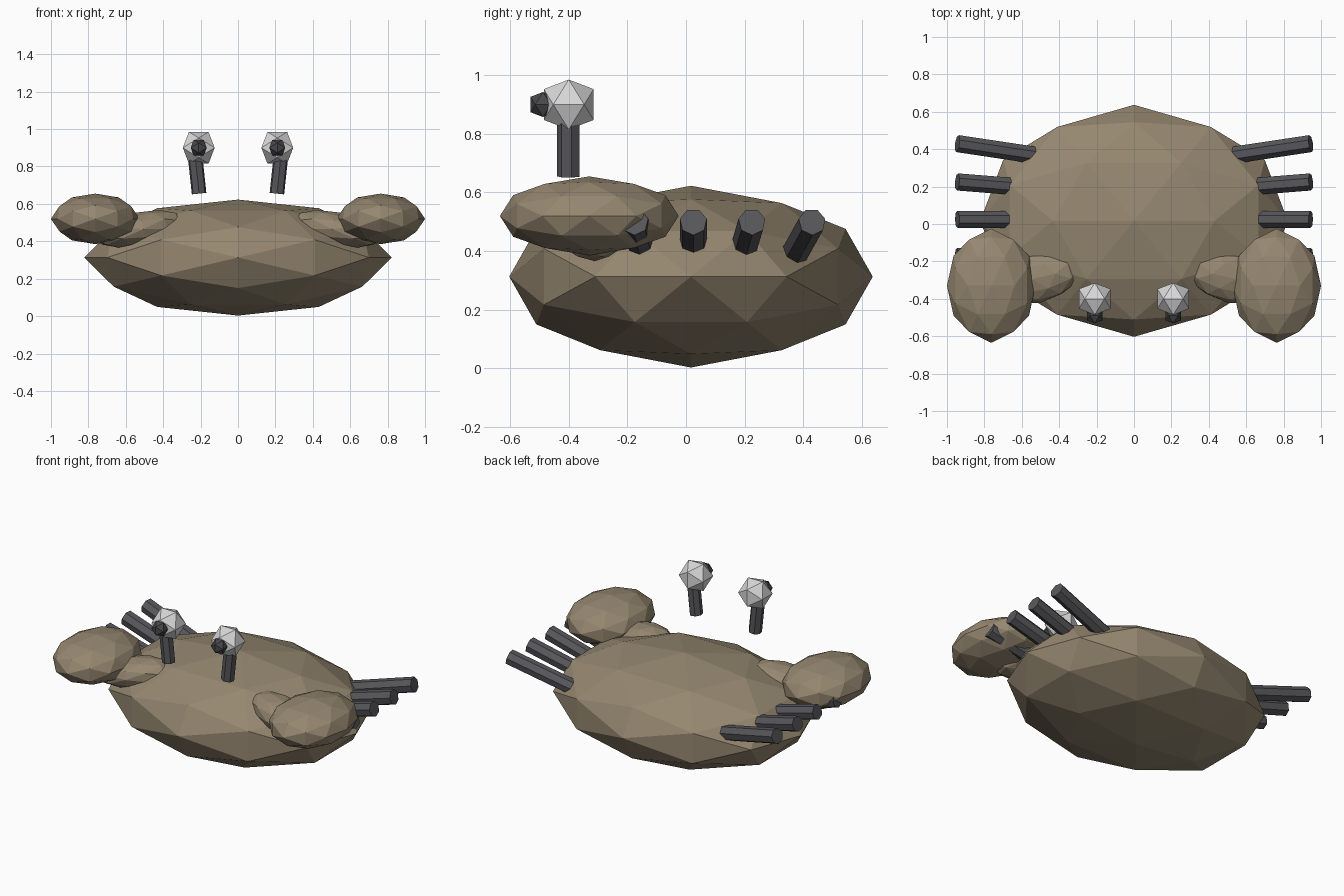
import bpy, bmesh, math
from mathutils import Vector, Euler

if "Cube" in bpy.data.objects:
    bpy.data.objects.remove(bpy.data.objects["Cube"])


def material(name, rgb):
    m = bpy.data.materials.new(name)
    lin = [(c / 255 / 12.92) if c < 11 else ((c / 255 + 0.055) / 1.055) ** 2.4 for c in rgb]
    m.diffuse_color = (*lin, 1)
    m.use_nodes = True
    m.node_tree.nodes["Principled BSDF"].inputs["Base Color"].default_value = m.diffuse_color
    return m


SHELL = material("shell_brown", (149, 135, 112))
WHITE = material("eye_white", (216, 216, 216))
DARK = material("limb_grey", (88, 88, 92))
PUPIL = material("pupil_grey", (72, 72, 75))


def finish(bm, name, mat):
    bmesh.ops.recalc_face_normals(bm, faces=bm.faces[:])
    me = bpy.data.meshes.new(name)
    bm.to_mesh(me)
    bm.free()
    me.materials.append(mat)
    ob = bpy.data.objects.new(name, me)
    bpy.context.collection.objects.link(ob)
    return ob


def ico_blob(name, mat, center, radii, detail=1, rot=(0, 0, 0)):
    """Icosahedron with edges facing the axes, optionally refined once."""
    t = (1 + math.sqrt(5)) / 2
    pts = []
    for a in (-1, 1):
        for b in (-t, t):
            pts += [Vector((a, 0, b)), Vector((0, b, a)), Vector((b, a, 0))]
    pts = [p.normalized() for p in pts]
    if detail:
        pts += [(p + q).normalized() for i, p in enumerate(pts) for q in pts[:i]
                if (p - q).length < 1.1]
    bm = bmesh.new()
    for p in pts:
        bm.verts.new(p)
    bmesh.ops.convex_hull(bm, input=bm.verts[:])
    turn = Euler(rot).to_matrix()
    for v in bm.verts:
        v.co = Vector(center) + turn @ Vector([c * r for c, r in zip(v.co, radii)])
    return finish(bm, name, mat)


def rod(name, mat, start, end, radius, sides=7):
    """Prism between two points, one edge underneath and a flat on top."""
    start, end = Vector(start), Vector(end)
    axis = (end - start).normalized()
    ref = Vector((0, 0, 1)) if abs(axis.z) < 0.8 else Vector((0, 1, 0))
    side = axis.cross(ref).normalized()
    up = side.cross(axis)
    bm = bmesh.new()
    rings = []
    for c in (start, end):
        rings.append([bm.verts.new(c + radius * (side * math.sin(2 * math.pi * i / sides)
                                                 - up * math.cos(2 * math.pi * i / sides)))
                      for i in range(sides)])
    for i in range(sides):
        j = (i + 1) % sides
        bm.faces.new((rings[0][i], rings[0][j], rings[1][j], rings[1][i]))
    bm.faces.new(rings[0])
    bm.faces.new(rings[1])
    return finish(bm, name, mat)


# Shell
ico_blob("body", SHELL, (0, 0.017, 0.313), (0.822, 0.62, 0.31))

for s, tag in ((-1, "left"), (1, "right")):
    # Claw and the arm joining it to the shell
    ico_blob("claw_" + tag, SHELL, (s * 0.763, -0.33, 0.52), (0.237, 0.305, 0.135))
    ico_blob("arm_" + tag, SHELL, (s * 0.53, -0.29, 0.467), (0.25, 0.135, 0.088),
             rot=(0, s * math.radians(12), -s * math.radians(12)))
    # Eye stalk, eye and pupil
    rod("eye_stalk_" + tag, DARK, (s * 0.208, -0.4, 0.655), (s * 0.232, -0.4, 0.88), 0.04)
    ico_blob("eye_" + tag, WHITE, (s * 0.21, -0.4, 0.9), (0.1,) * 3, 0)
    ico_blob("pupil_" + tag, PUPIL, (s * 0.21, -0.488, 0.9), (0.05,) * 3, 0)
    # Four legs, fanned out and rising outwards
    for k, slope in enumerate((-0.07, 0.0, 0.08, 0.15)):
        y = -0.175 + 0.2 * k + (0.005 if k == 3 else 0)
        reach = 0.42 if k == 3 else 0.33
        rod(f"leg_{tag}_{k + 1}", DARK, (s * (0.945 - reach), y - slope * reach, 0.5 - 0.27 * reach),
            (s * 0.945, y, 0.5), 0.047)
